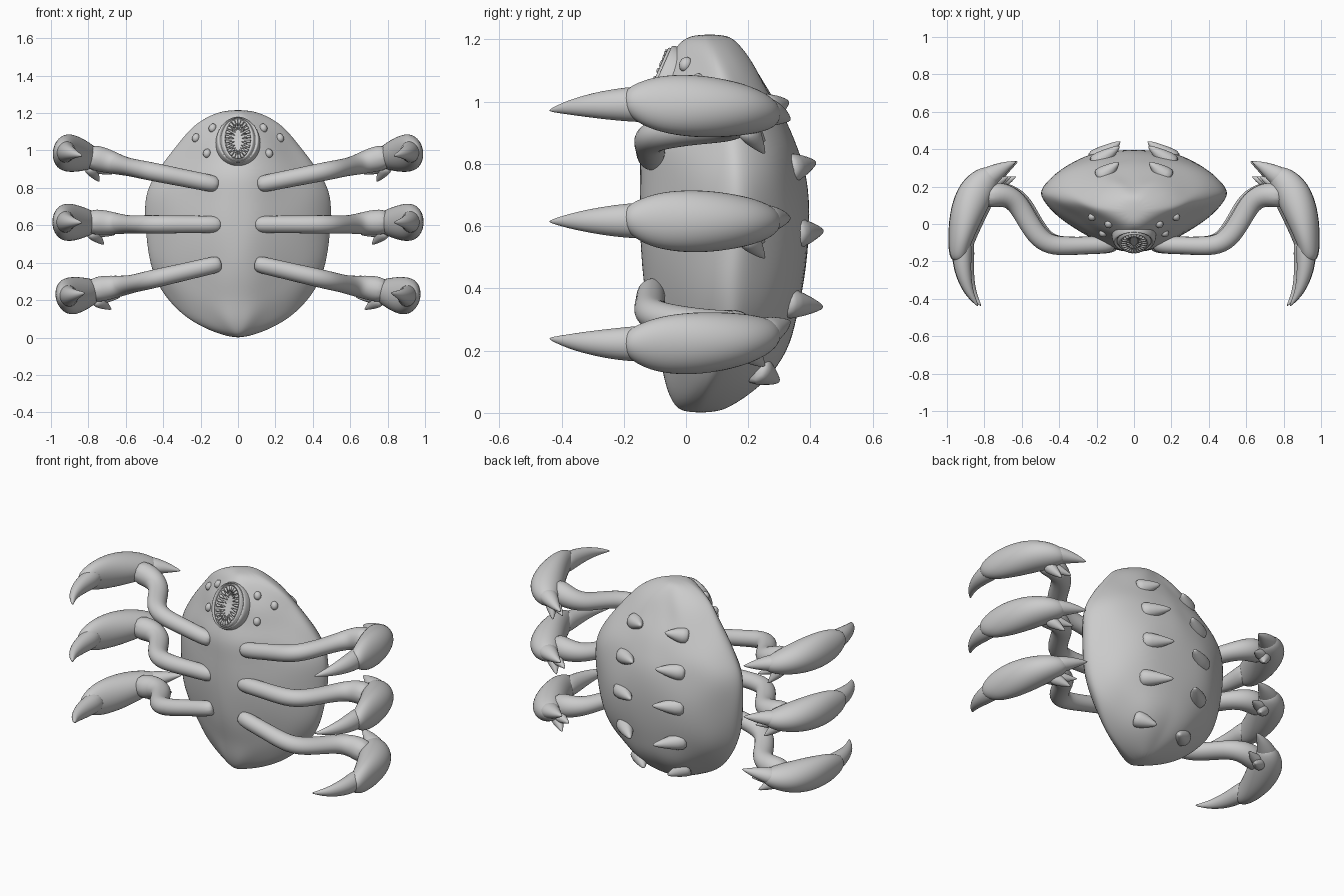
import bpy, bmesh, math, random
from mathutils import Vector, Matrix
from mathutils.bvhtree import BVHTree

if "Cube" in bpy.data.objects:
    bpy.data.objects.remove(bpy.data.objects["Cube"])

random.seed(4)


def finish(name, bm, subdiv=0, mirror=False):
    bmesh.ops.recalc_face_normals(bm, faces=bm.faces)
    me = bpy.data.meshes.new(name)
    bm.to_mesh(me)
    bm.free()
    ob = bpy.data.objects.new(name, me)
    bpy.context.collection.objects.link(ob)
    for p in me.polygons:
        p.use_smooth = True
    if subdiv:
        m = ob.modifiers.new("smooth", 'SUBSURF')
        m.levels = m.render_levels = subdiv
    if mirror:
        m = ob.modifiers.new("mirror", 'MIRROR')
        m.use_clip = m.use_mirror_merge = False
    return ob


def loft(bm, rings):
    """Skin a list of closed rings of points and cap both ends."""
    vs = [[bm.verts.new(p) for p in r] for r in rings]
    n = len(vs[0])
    for a, b in zip(vs, vs[1:]):
        for i in range(n):
            j = (i + 1) % n
            bm.faces.new((a[i], a[j], b[j], b[i]))
    bm.faces.new(vs[0][::-1])
    bm.faces.new(vs[-1])


def tube(bm, path, sides=10, mat=Matrix()):
    """path: (x, y, z, in-plane radius, vertical radius)"""
    pts = [Vector(p[:3]) for p in path]
    rings = []
    for i, p in enumerate(path):
        t = (pts[min(i + 1, len(pts) - 1)] - pts[max(i - 1, 0)]).normalized()
        ref = Vector((0, 0, 1)) if abs(t.z) < 0.9 else Vector((0, 1, 0))
        s = t.cross(ref).normalized()
        u = s.cross(t)
        rings.append([mat @ (pts[i] + 1.05 * (s * p[3] * math.cos(a) + u * p[4] * math.sin(a)))
                      for a in (2 * math.pi * k / sides for k in range(sides))])
    loft(bm, rings)


# Body shell: z, half width, front y, rim y, back y
rows = [(.0, .03, -.01, .04, .1), (.03, .14, -.045, .05, .165), (.1, .27, -.065, .08, .265),
        (.2, .375, -.085, .11, .325), (.3, .445, -.11, .14, .365), (.42, .485, -.145, .155, .39),
        (.6, .495, -.155, .165, .4), (.76, .5, -.152, .165, .388), (.86, .445, -.14, .16, .362),
        (.95, .39, -.115, .145, .32), (1.05, .32, -.085, .125, .262), (1.13, .24, -.06, .1, .215),
        (1.19, .15, -.025, .08, .17), (1.217, .06, .02, .07, .13)]
front = [(0, 0), (.2, .03), (.5, .27), (.8, .6), (.97, .88)]
back = [(1, .06), (.93, .31), (.75, .61), (.45, .91), (.2, .98), (0, .99)]
rings = []
for i, (z, w, yf, yr, yb) in enumerate(rows):
    half = [(x * w, yf + t * (yr - yf)) for x, t in front]
    half += [(x * w, yr + t * (yb - yr)) for x, t in back]
    amp = .014 if 1 < i < 12 else 0
    half = [(x + random.uniform(-amp, amp) * (x > 0), y + random.uniform(-amp, amp) * .8) for x, y in half]
    rings.append([(x, y, z) for x, y in half] + [(-x, y, z) for x, y in half[-2:0:-1]])
bm = bmesh.new()
loft(bm, rings)
body = finish("body", bm, 2)
dg = bpy.context.evaluated_depsgraph_get()
tree = BVHTree.FromObject(body, dg)

# Legs: one pattern, turned about its root for the upper, middle and lower pair
limb = [(.09, -.098, 0, .04, .04), (.13, -.114, 0, .047, .047), (.27, -.114, 0, .047, .047),
        (.42, -.122, 0, .054, .05), (.5, -.08, 0, .058, .05), (.565, .02, 0, .056, .048),
        (.62, .12, 0, .06, .052), (.7, .165, .01, .068, .066), (.82, .145, .015, .07, .075)]
shell = [(.735, .285, .01, .03, .03), (.785, .25, .01, .074, .062), (.85, .17, .01, .1, .088),
         (.9, .05, .01, .09, .104), (.928, -.06, .012, .068, .098), (.94, -.13, .015, .054, .078),
         (.944, -.18, .02, .042, .05), (.944, -.2, .02, .02, .025)]
claw = [(.92, -.06, .015, .055, .065), (.925, -.2, .012, .051, .056), (.908, -.3, .012, .037, .041),
        (.878, -.38, .011, .021, .023), (.832, -.442, .01, .003, .003)]
hook = [(.81, .23, .015, .066, .055), (.74, .275, .02, .048, .042), (.68, .312, .02, .025, .023),
        (.628, .335, .02, .003, .003)]
spurs = [[(.79, .19, -.03, .045, .045), (.755, .22, -.07, .03, .03), (.715, .255, -.11, .003, .003)],
         [(.77, .2, -.03, .04, .04), (.71, .225, -.045, .024, .024), (.655, .255, -.055, .003, .003)]]
for name, x, z, deg in (("upper", .125, .82, 11.3), ("middle", .11, .605, 0), ("lower", .11, .392, -13)):
    mat = (Matrix.Translation((x, 0, z)) @ Matrix.Rotation(math.radians(-deg), 4, 'Y')
           @ Matrix.Translation((-.11, 0, 0)))
    for part, paths in (("leg", [limb]), ("leg_shell", [shell]), ("claw", [claw]),
                        ("heel_hook", [hook]), ("heel_spurs", spurs)):
        bm = bmesh.new()
        for p in paths:
            tube(bm, p, 10, mat)
        finish(name + "_" + part, bm, 2, True)

# Back spikes: base x, base z, tip x, tip y, tip z
bm = bmesh.new()
for bx, bz, tx, ty, tz in ((.19, .97, .08, .33, 1.0), (.22, .78, .075, .418, .805), (.23, .575, .07, .442, .585),
                           (.22, .355, .075, .442, .34), (.18, .15, .08, .3, .1)):
    hit = tree.ray_cast(Vector((bx, 1, bz)), Vector((0, -1, 0)))[0]
    tip = Vector((tx, ty, tz))
    root = hit - Vector((0, .04, 0))
    path = [(*root.lerp(tip, f), r, r) for f, r in ((0, .055), (.3, .05), (.7, .028), (1, .006))]
    tube(bm, path)
finish("back_spikes", bm, 1, True)

# Eyes set on the head surface
bm = bmesh.new()
for x, z in ((.136, 1.12), (.225, 1.067), (.166, .985)):
    hit, nor = tree.ray_cast(Vector((x, -1, z)), Vector((0, 1, 0)))[:2]
    m = (Matrix.Translation(hit) @ nor.to_track_quat('Z', 'Y').to_matrix().to_4x4()
         @ Matrix.Diagonal((.021, .025, .02, 1)))
    bmesh.ops.create_uvsphere(bm, u_segments=16, v_segments=10, radius=1, matrix=m)
finish("eyes", bm, 0, True)

# Mouth: tall oval bowl with two lips (half width, half height, depth behind the mouth plane)
mouth = Matrix.Translation((0, -.102, 1.06)) @ Matrix.Rotation(math.radians(-24), 4, 'X')


def oval(rx, rz, d, n=32):
    return [mouth @ Vector((rx * math.cos(a), d, rz * math.sin(a)))
            for a in (2 * math.pi * k / n for k in range(n))]


bm = bmesh.new()
loft(bm, [oval(*r) for r in ((.128, .145, .11), (.12, .14, .045), (.114, .137, .012), (.105, .133, .0),
                             (.096, .13, .008), (.092, .128, .014), (.086, .126, .002), (.077, .122, -.008),
                             (.068, .115, .002), (.06, .108, .016), (.04, .08, .02), (.01, .03, .021))])
finish("mouth", bm, 1)

# Teeth: two rows pointing into the mouth
bm = bmesh.new()
for n, rx, rz, d, r, reach in ((24, .068, .115, -.002, .009, .036), (20, .05, .092, .012, .008, .03)):
    for k in range(n):
        a = 2 * math.pi * (k + .5) / n
        c = Vector((rx * math.cos(a), d, rz * math.sin(a)))
        inward = Vector((-c.x, 0, -c.z * .5)).normalized() * reach
        p, q = mouth @ c, mouth @ (c + inward)
        tube(bm, [(*p, r, r), (*p.lerp(q, .5), r * .75, r * .75), (*q, .001, .001)], 6)
finish("teeth", bm)
